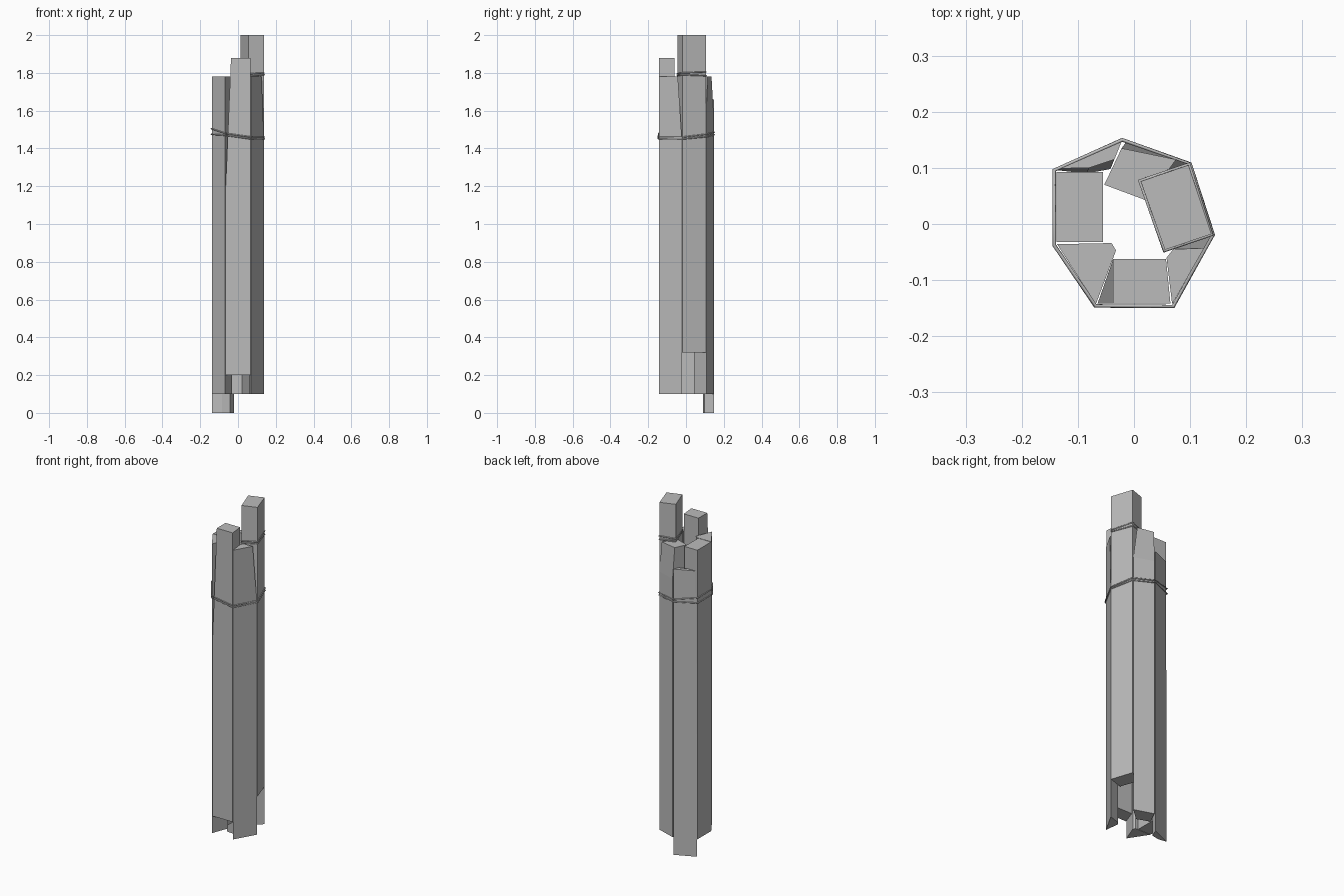
import bpy
import bmesh

cube = bpy.data.objects.get("Cube")
if cube:
    bpy.data.objects.remove(cube, do_unlink=True)

grey = bpy.data.materials.new("plain_grey")
grey.use_nodes = True
colour = (0.5, 0.5, 0.5, 1)
grey.diffuse_color = colour
grey.node_tree.nodes["Principled BSDF"].inputs["Base Color"].default_value = colour


def link(name, data):
    data.materials.append(grey)
    obj = bpy.data.objects.new(name, data)
    bpy.context.collection.objects.link(obj)
    return obj


def plank(name, plan, bottom, top, cut_from=None, moved=None):
    """Upright prism; corners listed in moved are hewn back above cut_from."""
    upper = [(moved or {}).get(i, p) for i, p in enumerate(plan)]
    levels = [(plan, bottom), (upper, top)]
    if cut_from:
        levels.insert(1, (plan, cut_from))
    bm = bmesh.new()
    rings = [[bm.verts.new((x, y, z)) for x, y in pts] for pts, z in levels]
    for low, high in zip(rings, rings[1:]):
        for i in range(len(plan)):
            j = (i + 1) % len(plan)
            bm.faces.new((low[i], low[j], high[j], high[i]))
    bm.faces.new(rings[0])
    bm.faces.new(rings[-1])
    bmesh.ops.recalc_face_normals(bm, faces=bm.faces)
    mesh = bpy.data.meshes.new(name)
    bm.to_mesh(mesh)
    bm.free()
    link(name, mesh)


def cord(name, plan, heights, radius=0.0035):
    """Thin closed cord bent around the given corners."""
    curve = bpy.data.curves.new(name, "CURVE")
    curve.dimensions = "3D"
    curve.bevel_depth = radius
    curve.bevel_resolution = 0
    line = curve.splines.new("POLY")
    line.points.add(len(plan) - 1)
    for point, (x, y), z in zip(line.points, plan, heights):
        point.co = (x, y, z, 1)
    line.use_cyclic_u = True
    link(name, curve)


# Square-sawn planks
plank("left_plank", [(-.138, -.032), (-.055, -.032), (-.055, .093), (-.138, .093)], .1, 1.78)
plank("front_plank", [(-.065, -.142), (.065, -.142), (.057, -.062), (-.037, -.062)],
      .2, 1.88, 1.2, {0: (-.037, -.142)})
tall = [(.138, -.018), (.097, .105), (.012, .076), (.055, -.046)]
plank("tall_right_plank", tall, .32, 2)
plank("back_right_plank", [(.095, .108), (-.015, .145), (-.053, .07), (.022, .042)],
      .1, 1.78, 1.6, {0: (.075, .115), 1: (-.022, .135)})

# Wedge-shaped planks
plank("front_left_wedge", [(-.137, -.036), (-.068, -.143), (-.032, -.047), (-.04, -.034)], .1, 1.78)
plank("front_right_wedge", [(.068, -.143), (.137, -.022), (.07, -.045), (.058, -.06)],
      .1, 1.78, 1.45, {1: (.125, -.043)})
plank("back_left_wedge", [(-.022, .147), (-.138, .096), (-.085, .09), (-.042, .098)],
      0, 1.66, .5, {1: (-.131, .099), 2: (-.08, .1), 3: (-.035, .115)})

# Cords tied around the whole bundle
ring = [(-.142, -.038), (-.069, -.146), (.07, -.147), (.141, -.019),
        (.1, .107), (-.021, .15), (-.142, .096)]
cord("upper_bundle_cord", ring, [1.505, 1.48, 1.46, 1.46, 1.475, 1.485, 1.505])
cord("lower_bundle_cord", ring, [1.475, 1.47, 1.45, 1.45, 1.462, 1.472, 1.475])

# Cords tied around the tall plank
loop = [(.139, -.019), (.098, .107), (.01, .077), (.054, -.048)]
cord("upper_plank_cord", loop, [1.8, 1.805, 1.8, 1.795])
cord("lower_plank_cord", loop, [1.79, 1.785, 1.79, 1.785])
